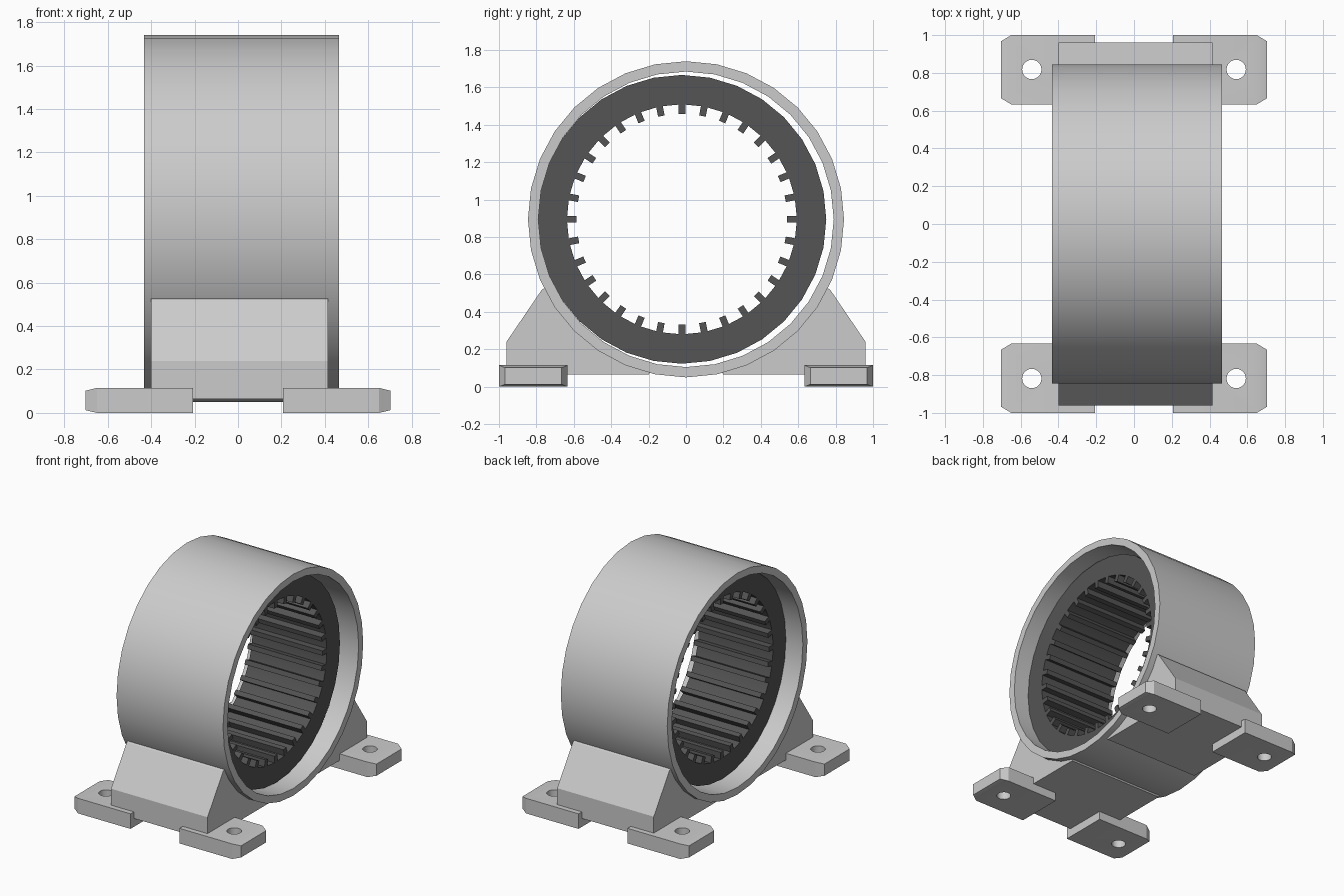
import bpy, bmesh
from math import cos, sin, pi, radians, atan2

if "Cube" in bpy.data.objects:
    bpy.data.objects.remove(bpy.data.objects["Cube"])

CZ = 0.895  # height of the ring axis


def make(name, bm, smooth=False):
    bmesh.ops.recalc_face_normals(bm, faces=bm.faces)
    me = bpy.data.meshes.new(name)
    bm.to_mesh(me)
    bm.free()
    ob = bpy.data.objects.new(name, me)
    bpy.context.collection.objects.link(ob)
    if smooth:
        bpy.ops.object.select_all(action='DESELECT')
        ob.select_set(True)
        bpy.context.view_layer.objects.active = ob
        bpy.ops.object.shade_smooth_by_angle(angle=radians(30))
    return ob


def add_tube(bm, x0, x1, r_in, r_out, cy, cz, n=32):
    """Hollow cylinder along x."""
    loops = [[bm.verts.new((x, cy + r * sin(2 * pi * i / n), cz + r * cos(2 * pi * i / n)))
              for i in range(n)]
             for x, r in ((x0, r_out), (x1, r_out), (x1, r_in), (x0, r_in))]
    for k in range(4):
        a, b = loops[k], loops[(k + 1) % 4]
        for i in range(n):
            j = (i + 1) % n
            bm.faces.new((a[i], a[j], b[j], b[i]))


def add_prism(bm, pts, x0, x1):
    """Extrude a yz outline along x."""
    a, b = ([bm.verts.new((x, y, z)) for y, z in pts] for x in (x0, x1))
    bm.faces.new(a)
    bm.faces.new(b)
    for i in range(len(pts)):
        j = (i + 1) % len(pts)
        bm.faces.new((a[i], a[j], b[j], b[i]))


# Outer housing ring
bm = bmesh.new()
add_tube(bm, -0.433, 0.465, 0.79, 0.845, 0, CZ)
make("housing_ring", bm, smooth=True)

# Dark toothed inner ring, slightly off centre
dark = bpy.data.materials.new("dark_grey")
dark.diffuse_color = (0.09, 0.09, 0.09, 1)
dark.use_nodes = True
dark.node_tree.nodes["Principled BSDF"].inputs["Base Color"].default_value = dark.diffuse_color
SX0, SX1, SY = -0.29, 0.335, -0.022
bm = bmesh.new()
add_tube(bm, SX0, SX1, 0.615, 0.772, SY, CZ)
for i in range(32):
    a = 2 * pi * i / 32
    outline = [(SY + r * sin(a) + w * cos(a), CZ + r * cos(a) - w * sin(a))
               for r, w in ((0.63, -0.018), (0.63, 0.018), (0.563, 0.018), (0.563, -0.018))]
    add_prism(bm, outline, SX0, SX1)
core = make("toothed_core", bm, smooth=True)
core.data.materials.append(dark)

# Saddle blocks hugging the housing on both sides
R = 0.83
a0, a1 = atan2(0.77, 0.375), atan2(0.19, CZ - 0.065)
for side, name in ((-1, "front_saddle"), (1, "back_saddle")):
    pts = [(0.20, 0.065), (0.96, 0.065), (0.96, 0.24), (0.77, 0.52)]
    for i in range(9):
        a = a0 + (a1 - a0) * i / 8
        pts.append((R * sin(a), max(CZ - R * cos(a), 0.07)))
    bm = bmesh.new()
    add_prism(bm, [(side * y, z) for y, z in pts], -0.40, 0.415)
    make(name, bm)

# Mounting foot with a chamfered outer end, mirrored to four corners
bm = bmesh.new()
sections = [(0.207, 0, 0), (0.65, 0, 0), (0.703, 0.032, 0.013)]
rings = [[bm.verts.new((x, y, z)) for y, z in
          ((0.633 + d, e), (1 - d, e), (1 - d, 0.115 - e), (0.633 + d, 0.115 - e))]
         for x, d, e in sections]
for a, b in zip(rings, rings[1:]):
    for i in range(4):
        j = (i + 1) % 4
        bm.faces.new((a[i], a[j], b[j], b[i]))
bm.faces.new(rings[0])
bm.faces.new(rings[-1])
feet = make("mounting_feet", bm)

# Bolt hole cutter
bpy.ops.mesh.primitive_cylinder_add(vertices=24, radius=0.051, depth=0.4, location=(0.541, 0.818, 0.05))
cutter = bpy.context.object
cutter.name = "bolt_hole_cutter"
cutter.hide_render = True
hole = feet.modifiers.new("hole", 'BOOLEAN')
hole.operation = 'DIFFERENCE'
hole.solver = 'EXACT'
hole.object = cutter
mirror = feet.modifiers.new("mirror", 'MIRROR')
mirror.use_axis = (True, True, False)
mirror.use_clip = False
bpy.ops.object.select_all(action='DESELECT')
feet.select_set(True)
bpy.context.view_layer.objects.active = feet
for m in ("hole", "mirror"):
    bpy.ops.object.modifier_apply(modifier=m)
bpy.data.objects.remove(cutter)
bpy.ops.object.shade_smooth_by_angle(angle=radians(30))
